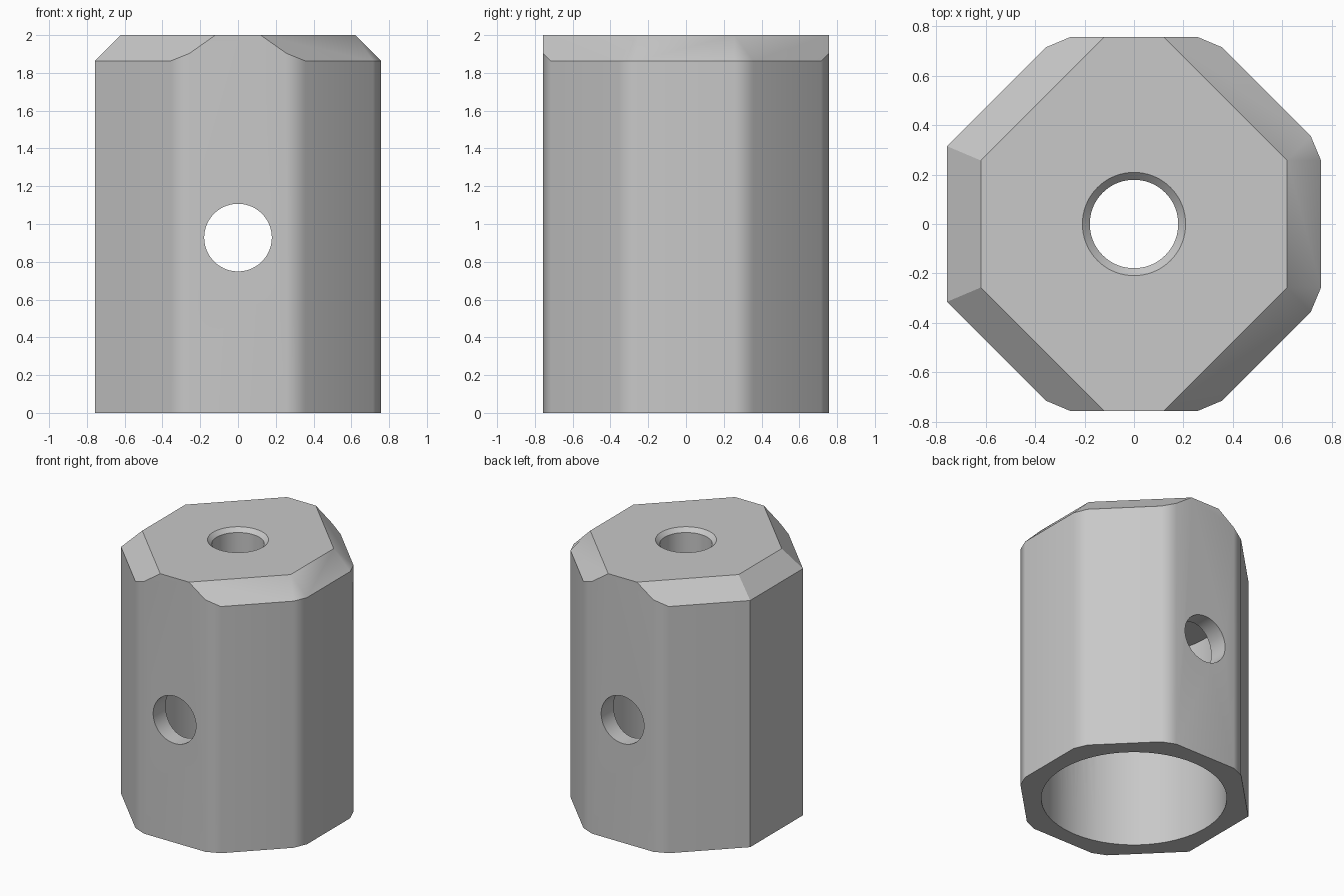
import bpy, bmesh
from math import radians, tau
from mathutils import Matrix, Vector

cube = bpy.data.objects.get("Cube")
if cube:
    bpy.data.objects.remove(cube, do_unlink=True)

HEIGHT, RIM = 2.0, 1.863
BORE_R, BORE_TOP, HOLE_R = 0.635, 1.5, 0.179

grey = bpy.data.materials.new("plain grey")
grey.use_nodes = True
COLOUR = (0.58, 0.58, 0.58, 1)
grey.diffuse_color = COLOUR
grey.node_tree.nodes["Principled BSDF"].inputs["Base Color"].default_value = COLOUR


def make_object(name, bm):
    bmesh.ops.recalc_face_normals(bm, faces=bm.faces[:])
    mesh = bpy.data.meshes.new(name)
    bm.to_mesh(mesh)
    bm.free()
    mesh.materials.append(grey)
    obj = bpy.data.objects.new(name, mesh)
    bpy.context.collection.objects.link(obj)
    return obj


def revolved(name, profile, matrix=Matrix()):
    """Closed solid from an (r, z) profile that starts and ends on the axis."""
    bm = bmesh.new()
    verts = [bm.verts.new((r, 0, z)) for r, z in profile]
    edges = [bm.edges.new(pair) for pair in zip(verts, verts[1:])]
    bmesh.ops.spin(bm, geom=verts + edges, cent=(0, 0, 0), axis=(0, 0, 1),
                   angle=tau, steps=72, use_duplicate=False)
    bmesh.ops.remove_doubles(bm, verts=bm.verts[:], dist=1e-4)
    bmesh.ops.transform(bm, matrix=matrix, verts=bm.verts[:])
    return make_object(name, bm)


# Eight-sided body: half outline with chamfer height, mirrored across y
outline = [(-0.757, 0.315, RIM), (-0.357, 0.715, RIM), (-0.257, 0.757, 1.903),
           (0.257, 0.757, 1.903), (0.357, 0.715, RIM), (0.715, 0.357, RIM),
           (0.757, 0.257, RIM)]
top_corners = [(0.62, 0.257), (0.12, 0.757)]
bm = bmesh.new()
for side in (1, -1):
    for x, y, z in outline:
        bm.verts.new((x, y * side, 0))
        bm.verts.new((x, y * side, z))
    for x, y in top_corners:
        bm.verts.new((x, y * side, HEIGHT))
        bm.verts.new((-x, y * side, HEIGHT))
bmesh.ops.convex_hull(bm, input=bm.verts[:])
bmesh.ops.dissolve_limit(bm, angle_limit=radians(3), verts=bm.verts[:],
                         edges=bm.edges[:])
body = make_object("sleeve_body", bm)

# Stepped bore with countersunk top hole, and the cross hole
bore = revolved("bore_cutter", [
    (0, -0.1), (BORE_R, -0.1), (BORE_R, BORE_TOP), (HOLE_R, BORE_TOP),
    (HOLE_R, HEIGHT - 0.03), (HOLE_R + 0.13, HEIGHT + 0.1), (0, HEIGHT + 0.1)])
cross = revolved("cross_hole_cutter",
                 [(0, -1), (HOLE_R, -1), (HOLE_R, 1), (0, 1)],
                 Matrix.Translation(Vector((0, 0, 0.928)))
                 @ Matrix.Rotation(radians(90), 4, "X"))

bpy.ops.object.select_all(action="DESELECT")
bpy.context.view_layer.objects.active = body
body.select_set(True)
for cutter in (bore, cross):
    cutter.hide_render = True
    cut = body.modifiers.new(cutter.name, "BOOLEAN")
    cut.operation = "DIFFERENCE"
    cut.solver = "EXACT"
    cut.object = cutter
    bpy.ops.object.modifier_apply(modifier=cut.name)
    bpy.data.objects.remove(cutter, do_unlink=True)

# Soft narrow corners, flat broad faces
bpy.ops.object.shade_smooth_by_angle(angle=radians(30))
weighted = body.modifiers.new("flat_broad_faces", "WEIGHTED_NORMAL")
weighted.keep_sharp = True
